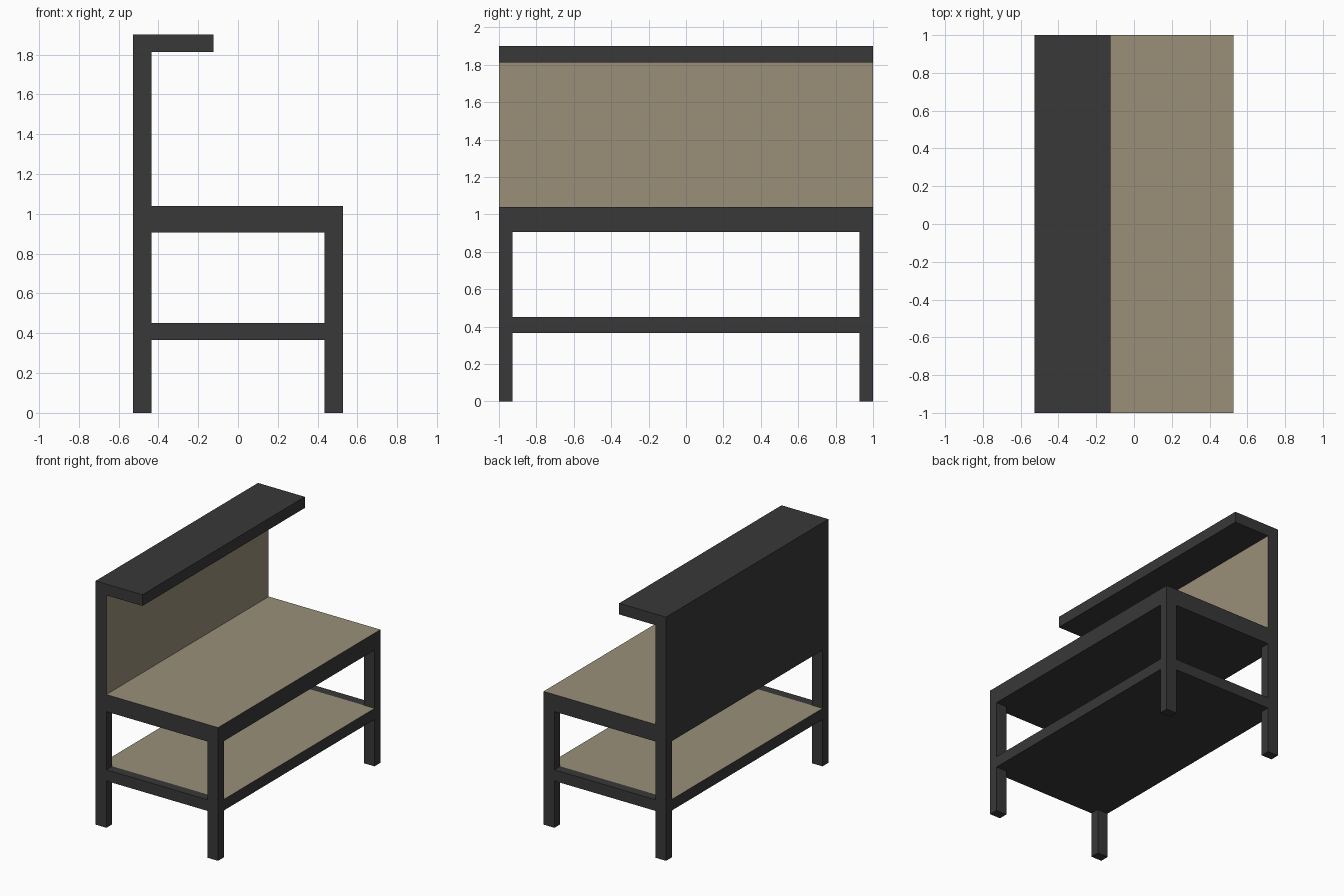
import bpy
import bmesh
from mathutils import Vector

if "Cube" in bpy.data.objects:
    bpy.data.objects.remove(bpy.data.objects["Cube"])


def material(name, color):
    mat = bpy.data.materials.new(name)
    mat.diffuse_color = color
    mat.use_nodes = True
    mat.node_tree.nodes["Principled BSDF"].inputs["Base Color"].default_value = mat.diffuse_color
    return mat


DARK = material("dark_frame", (0.04, 0.04, 0.04, 1))
TAN = material("tan_board", (0.32, 0.28, 0.19, 1))


def box(name, xs, ys, zs, tan_side=None):
    """Box from its min/max ranges; the face pointing along tan_side is tan."""
    bm = bmesh.new()
    bmesh.ops.create_cube(bm, size=1)
    for v in bm.verts:
        v.co = [r[0] if c < 0 else r[1] for c, r in zip(v.co, (xs, ys, zs))]
    bm.normal_update()
    if tan_side:
        for f in bm.faces:
            if f.normal.dot(Vector(tan_side)) > 0.9:
                f.material_index = 1
    mesh = bpy.data.meshes.new(name)
    bm.to_mesh(mesh)
    bm.free()
    mesh.materials.append(DARK)
    mesh.materials.append(TAN)
    obj = bpy.data.objects.new(name, mesh)
    bpy.context.collection.objects.link(obj)
    return obj


X, Y = 0.528, 1.0          # half depth and half length
XI, YI = 0.435, 0.928      # inner faces of the legs
TOP_LOW, TOP = 0.906, 1.039
RAIL_LOW, RAIL = 0.365, 0.452
HEIGHT = 1.9

# Back board, worktop and overhead shelf
box("back_board_lower", (-X, -XI), (-Y, Y), (TOP_LOW, TOP))
box("back_board", (-X, -XI), (-Y, Y), (TOP, 1.813), (1, 0, 0))
box("overhead_shelf", (-X, -0.124), (-Y, Y), (1.813, HEIGHT))
box("worktop", (-XI, X), (-Y, Y), (TOP_LOW, TOP), (0, 0, 1))

# Lower shelf board, running out to the front and back leg faces
box("lower_shelf", (-X, X), (-YI, YI), (RAIL_LOW, RAIL), (0, 0, 1))

# Legs and end rails, repeated at both ends
for end, ys in (("left", (-Y, -YI)), ("right", (YI, Y))):
    box(end + "_back_leg", (-X, -XI), ys, (0, TOP_LOW))
    box(end + "_front_leg", (XI, X), ys, (0, TOP_LOW))
    box(end + "_end_rail", (-XI, XI), ys, (RAIL_LOW, RAIL))
